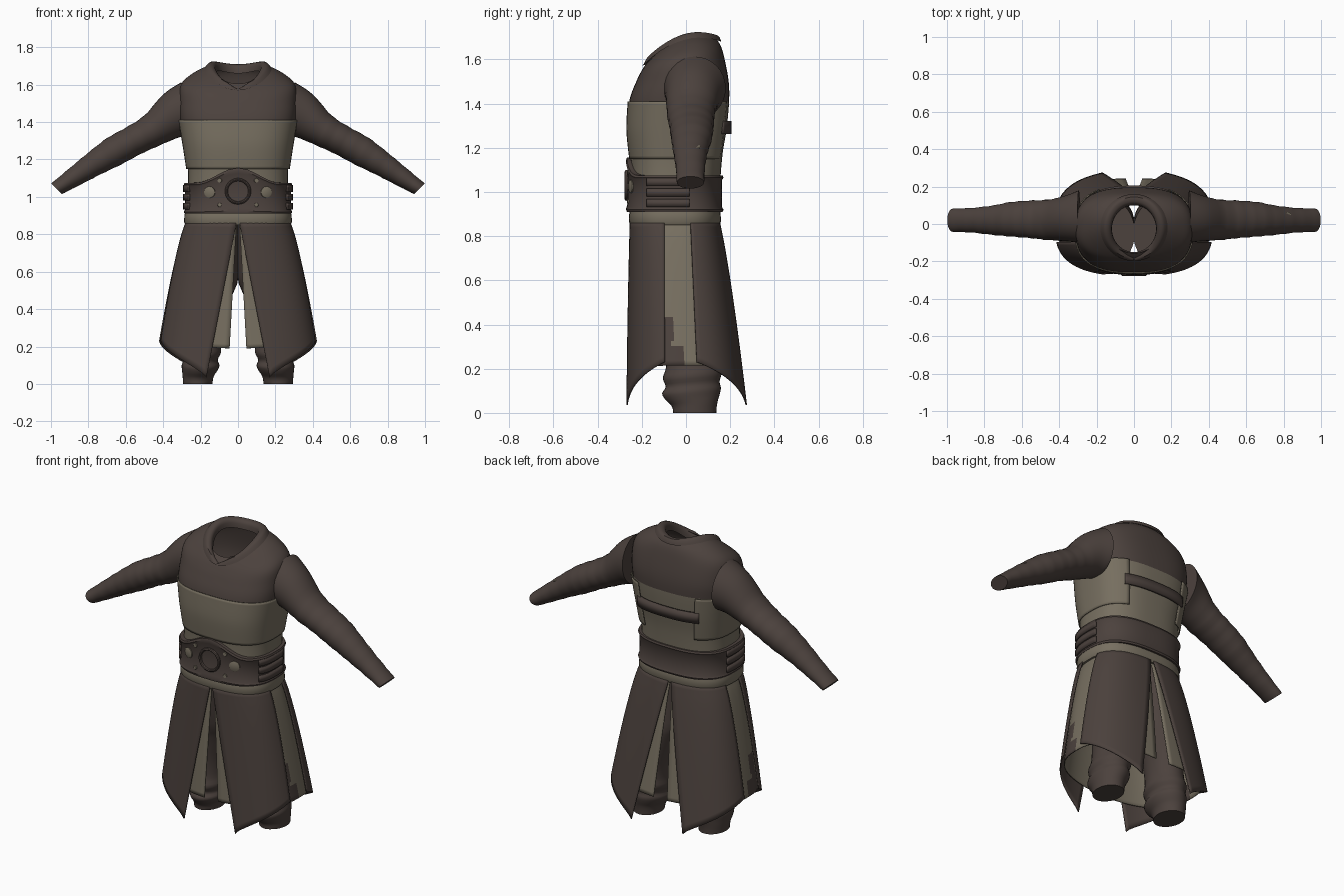
import bpy, bmesh, math
from mathutils import Vector

if "Cube" in bpy.data.objects:
    bpy.data.objects.remove(bpy.data.objects["Cube"])

def material(name, rgb):
    m = bpy.data.materials.new(name)
    m.diffuse_color = (*rgb, 1)
    m.use_nodes = True
    m.node_tree.nodes["Principled BSDF"].inputs["Base Color"].default_value = m.diffuse_color
    return m

DARK = material("dark brown cloth", (0.072, 0.054, 0.047))
LIGHT = material("pale olive cloth", (0.185, 0.160, 0.118))

def loft(name, rings, mats, closed=True, caps=False, rule=None, thick=0, angle=40):
    """Skin a list of point rings; rule(face centre) gives the material index."""
    bm = bmesh.new()
    rows = [[bm.verts.new(p) for p in r] for r in rings]
    n = len(rows[0])
    for a, b in zip(rows, rows[1:]):
        for i in range(n if closed else n - 1):
            j = (i + 1) % n
            bm.faces.new((a[i], a[j], b[j], b[i]))
    if caps:
        bm.faces.new(rows[0])
        bm.faces.new(rows[-1])
    bmesh.ops.recalc_face_normals(bm, faces=bm.faces)
    for f in bm.faces:
        f.smooth = True
        if rule:
            f.material_index = rule(f.calc_center_median())
    me = bpy.data.meshes.new(name)
    bm.to_mesh(me)
    bm.free()
    me.set_sharp_from_angle(angle=math.radians(angle))
    for m in mats:
        me.materials.append(m)
    ob = bpy.data.objects.new(name, me)
    bpy.context.collection.objects.link(ob)
    if thick:
        s = ob.modifiers.new("thickness", 'SOLIDIFY')
        s.thickness, s.offset = thick, 0
    return ob

def resample(keys, steps):
    """Smooth in-between rows through key rows (Catmull-Rom)."""
    out = []
    for i in range(len(keys) - 1):
        p0, p1, p2, p3 = (keys[max(0, min(len(keys) - 1, i + k))] for k in (-1, 0, 1, 2))
        for s in range(steps):
            t = s / steps
            out.append([0.5 * (2*b + (c-a)*t + (2*a-5*b+4*c-d)*t*t + (3*b-a-3*c+d)*t**3)
                        for a, b, c, d in zip(p0, p1, p2, p3)])
    return out + [list(keys[-1])]

def spow(v, e):
    return math.copysign(abs(v) ** e, v)

def oval(th, yf, yb, hw, e=0.75):
    """Rounded body section; angle 0 is the front, pi the back."""
    return hw * spow(math.sin(th), e), (yf+yb)/2 - (yb-yf)/2 * spow(math.cos(th), e)

def body_point(th, key, vee=0):
    zf, zs, zb, yf, yb, hw, e = key
    x, y = oval(th, yf, yb, hw, e)
    n = -spow(math.cos(th), e)
    z = zs + (zb-zf)/2*n + ((zb+zf)/2-zs)*n*n
    if n < 0:
        z -= vee * max(0, 1 - abs(x) / 0.06)
    return x, y, z

N = 64
TURN = [2 * math.pi * i / N for i in range(N)]

# torso: (z front, z side, z back, y front, y back, half width, squareness)
lower = [(0.90, 0.90, 0.90, -0.245, 0.145, 0.272, 0.75), (1.15, 1.15, 1.15, -0.25, 0.163, 0.268, 0.75),
         (1.28, 1.28, 1.28, -0.263, 0.183, 0.288, 0.75), (1.41, 1.41, 1.41, -0.257, 0.195, 0.31, 0.75)]
upper = [(1.50, 1.50, 1.50, -0.225, 0.193, 0.315, 0.75), (1.55, 1.60, 1.60, -0.20, 0.175, 0.305, 0.8),
         (1.58, 1.66, 1.66, -0.18, 0.158, 0.235, 0.85), (1.605, 1.70, 1.695, -0.155, 0.135, 0.15, 1)]
loft("tunic_torso", [[body_point(t, k) for t in TURN] for k in resample(lower + upper, 5)],
     [LIGHT, DARK], rule=lambda c: int(c.z > 1.41))

# collar with a small notch at the front
collar = [(1.57, 1.685, 1.68, -0.198, 0.16, 0.18, 1), (1.60, 1.71, 1.708, -0.185, 0.145, 0.155, 1),
          (1.59, 1.70, 1.70, -0.16, 0.11, 0.125, 1), (1.55, 1.66, 1.66, -0.15, 0.10, 0.118, 1)]
loft("collar", [[body_point(t, k, 0.025 * min(1, i / 3)) for t in TURN]
                for i, k in enumerate(resample(collar, 3))], [DARK])

# vest shell, open across the back
vest_keys = resample(lower[1:], 6)
vest = []
for zf, zs, zb, yf, yb, hw, e in vest_keys:
    k = (zf, zs, zb, yf - 0.004, yb + 0.012, hw + 0.006, e)
    vest.append([body_point(-2.62 + 5.24 * i / 60, k) for i in range(61)])
loft("vest_wrap", vest, [LIGHT], closed=False, thick=0.006)

def band(name, t0, t1, z0, z1, yf, yb, hw, mat, thick):
    """Curved strip lying on a body section."""
    rows = [[(*oval(t0 + (t1-t0) * i / 24, yf, yb, hw), z) for i in range(25)] for z in (z0, z1)]
    return loft(name, rows, [mat], closed=False, thick=thick)

band("back_strap", 2.5, 2 * math.pi - 2.5, 1.262, 1.322, -0.26, 0.197, 0.295, DARK, 0.016)

# belt with a raised front
BELT = (-0.262, 0.16, 0.28)
def belt_point(t, off, v):
    x, y = oval(t, BELT[0] - off, BELT[1] + off, BELT[2] + off)
    bump = 0.5 + 0.5 * math.cos(math.pi * min(1, abs(x) / 0.23)) if math.cos(t) > 0 else 0
    top = 1.075 + 0.08 * bump
    return x, y, 0.91 + (top - 0.91) * v
loft("belt", [[belt_point(t, o, v) for t in TURN] for o, v in
              ((-0.015, 0), (0.006, 0), (0.01, 0.06), (0.004, 0.12), (0.002, 0.5), (0.004, 0.88),
               (0.01, 0.94), (0.006, 1), (-0.025, 1))], [DARK])
for s in (1, -1):
    for i, z in enumerate((1.045, 0.998, 0.95)):
        band("belt_side_bar", s * 1.08, s * 1.78, z - 0.018, z + 0.018,
             BELT[0] - 0.006, BELT[1] + 0.006, BELT[2] + 0.006, DARK, 0.014)

def disc(name, pos, normal, r, mat):
    n = Vector(normal).normalized()
    q = n.to_track_quat('Z', 'Y')
    rows = [[Vector(pos) + q @ Vector((r*k*math.cos(a), r*k*math.sin(a), h)) for a in TURN[::2]]
            for k, h in ((1, -0.004), (1, 0.003), (0.9, 0.005))]
    return loft(name, rows, [mat], caps=True)

# belt studs and round buckle
for s in (1, -1):
    for x, z, r in ((0.15, 1.025, 0.03), (0.097, 1.088, 0.012), (0.097, 0.957, 0.011)):
        t = math.asin((x / BELT[2]) ** (1 / 0.75))
        p0, p1 = (Vector(oval(t + d, BELT[0] - 0.004, BELT[1], BELT[2] + 0.004)) for d in (-0.05, 0.05))
        m, d = (p0 + p1) / 2, p1 - p0
        disc("belt_stud", (s * m.x, m.y, z), (s * d.y, -d.x, 0), r, LIGHT)
buckle = [[((0.062 + 0.008*math.cos(b)) * math.cos(a), -0.268 - 0.010*math.sin(b),
            1.03 + (0.062 + 0.008*math.cos(b)) * math.sin(a)) for a in TURN]
          for b in [math.pi * 2 * k / 8 for k in range(9)]]
loft("buckle_ring", buckle, [DARK])

# pale sash under the belt
loft("hip_sash", [[(*oval(t, -0.245 - o, 0.145 + o, 0.275 + o), z) for t in TURN] for o, z in
                  ((-0.02, 0.85), (0.006, 0.85), (0.013, 0.865), (0.012, 0.9), (0.006, 0.925))], [LIGHT])

# skirt surface and its angle solvers
def skirt_dims(z, off):
    t = max(0, (0.86 - z) / 0.82)
    return -0.252 - 0.022 * t - off, 0.15 + 0.13 * t ** 0.85 + off, 0.278 + 0.175 * t ** 0.75 + off
def angle_at_x(x, z, off):
    return math.asin((x / skirt_dims(z, off)[2]) ** (1 / 0.75))
def angle_at_y(y, z, off):
    yf, yb, _ = skirt_dims(z, off)
    return math.acos(-spow((y - (yf+yb)/2) / ((yb-yf)/2), 1 / 0.75))

def sheet(name, side, t0, t1, bottom, off, cols, rows, mats, rule=None):
    grid = []
    for j in range(rows + 1):
        row = []
        for i in range(cols + 1):
            u = i / cols
            z = 0.87 + (bottom(u) - 0.87) * j / rows
            a, b = t0(z), t1(z)
            x, y = oval(a + (b - a) * u, *skirt_dims(z, off))
            row.append((side * x, y, z))
        grid.append(row)
    loft(name, grid, mats, closed=False, rule=rule, thick=0.006)

def slit(z, rate):
    return 0.008 + max(0, 0.86 - z) * rate

def stain(c):
    return int(abs(c.x) > 0.3 and ((c.y < -0.06 and c.z < 0.43) or (c.y < 0 and c.z < 0.31)) and c.y > -0.12)

hem = lambda u: 0.035 + 0.195 * u ** 0.75
for s in (1, -1):
    sheet("front_skirt_panel", s, lambda z: angle_at_x(slit(z, 0.195), z, 0),
          lambda z: angle_at_y(-0.097, z, 0), hem, 0, 20, 24, [DARK])
    sheet("back_skirt_panel", s, lambda z: math.pi - angle_at_x(slit(z, 0.195), z, 0),
          lambda z: angle_at_y(0.02 + 0.045 * (0.86 - z), z, 0), hem, 0, 20, 24, [DARK])
    sheet("under_skirt", s, lambda z: angle_at_x(slit(z, 0.055), z, -0.018),
          lambda z: math.pi - angle_at_x(slit(z, 0.055), z, -0.018),
          lambda u: 0.19 + 0.025 * math.sin(math.pi * u), -0.018, 64, 30, [LIGHT, DARK], stain)

# baggy trouser legs: (z, centre x, centre y, radius x, radius y)
leg = [(0.0, 0.215, 0.04, 0.078, 0.097), (0.04, 0.213, 0.04, 0.083, 0.103), (0.07, 0.205, 0.03, 0.094, 0.122),
       (0.10, 0.20, 0.025, 0.101, 0.133), (0.13, 0.20, 0.03, 0.092, 0.122), (0.17, 0.195, 0.028, 0.105, 0.133),
       (0.22, 0.19, 0.03, 0.096, 0.12), (0.32, 0.18, 0.03, 0.10, 0.122), (0.48, 0.15, 0.02, 0.122, 0.14),
       (0.58, 0.137, 0.0, 0.14, 0.155), (0.88, 0.13, -0.045, 0.135, 0.175)]
for s in (1, -1):
    loft("trouser_leg", [[(s * (cx + rx*math.cos(a)), cy + ry*math.sin(a),
                           z + 0.012 * math.sin(a) * (0.01 < z < 0.3)) for a in TURN[::2]]
                         for z, cx, cy, rx, ry in resample(leg, 3)], [DARK], caps=True)

# sleeves: (x, y, z, radius y, radius up, lean of the section)
arm = [(0.295, 0.04, 1.47, 0.14, 0.143, 0.05), (0.365, 0.03, 1.43, 0.122, 0.122, 0.3),
       (0.46, 0.022, 1.355, 0.108, 0.09, 0.47), (0.56, 0.025, 1.30, 0.10, 0.081, 0.5),
       (0.66, 0.025, 1.245, 0.092, 0.08, 0.5), (0.765, 0.02, 1.18, 0.077, 0.067, 0.55),
       (0.87, 0.02, 1.11, 0.066, 0.053, 0.6), (0.97, 0.02, 1.043, 0.062, 0.04, 0.8)]
for s in (1, -1):
    rings = []
    for k, (x, y, z, ry, ru, lean) in enumerate(resample(arm, 5)):
        f = 1 + 0.018 * math.sin(k * 1.9) * (k > 8)
        rings.append([(s * (x + f*ru*math.sin(a)*math.sin(lean)), y + f*ry*math.cos(a),
                       z + f*ru*math.sin(a)*math.cos(lean)) for a in TURN[::2]])
    loft("sleeve", rings, [DARK], caps=True)
disc("sleeve_patch", (0.822, 0.045, 1.205), (0.5, 0.2, 0.85), 0.02, LIGHT)
